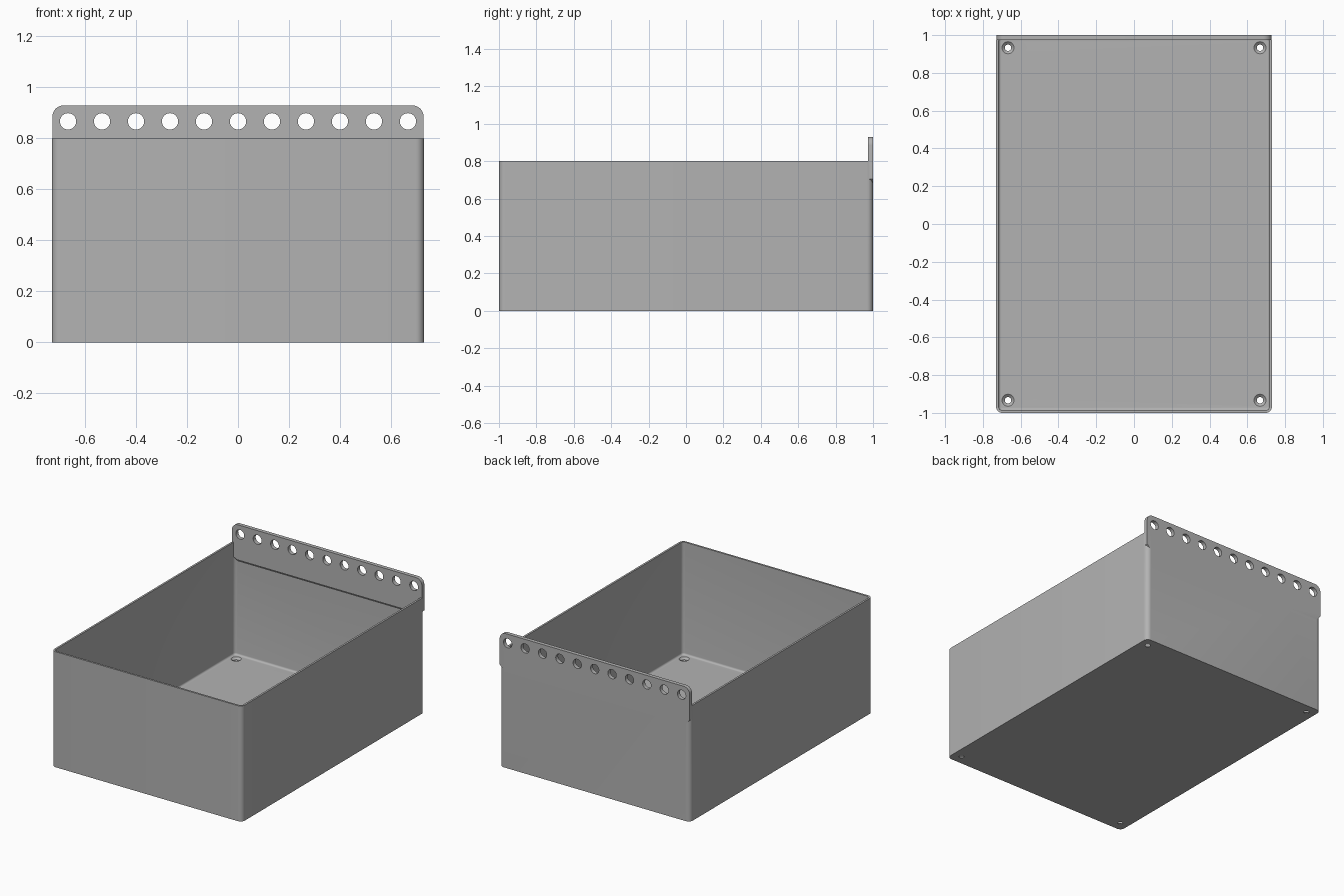
import bpy, bmesh
from math import pi, sin, cos

cube = bpy.data.objects.get("Cube")
if cube:
    bpy.data.objects.remove(cube)

HALF_X, HALF_Y, HEIGHT = 0.73, 1.0, 0.8
WALL, FLOOR, CORNER = 0.0133, 0.02, 0.033
PLATE, TOP, LOW = 0.0267, 0.93, 0.67

grey = bpy.data.materials.new("plain grey")
grey.use_nodes = True
grey.diffuse_color = (0.45, 0.45, 0.45, 1)
grey.node_tree.nodes["Principled BSDF"].inputs["Base Color"].default_value = grey.diffuse_color


def loft(name, rings):
    """Skin matching rings of points and cap both ends."""
    bm = bmesh.new()
    loops = [[bm.verts.new(p) for p in ring] for ring in rings]
    n = len(loops[0])
    for a, b in zip(loops, loops[1:]):
        for i in range(n):
            j = (i + 1) % n
            bm.faces.new((a[i], a[j], b[j], b[i]))
    bm.faces.new(loops[0][::-1])
    bm.faces.new(loops[-1])
    bmesh.ops.recalc_face_normals(bm, faces=bm.faces)
    mesh = bpy.data.meshes.new(name)
    bm.to_mesh(mesh)
    bm.free()
    mesh.materials.append(grey)
    ob = bpy.data.objects.new(name, mesh)
    bpy.context.collection.objects.link(ob)
    return ob


def arc(cx, cy, r, start, steps=8):
    return [(cx + r * cos(start + pi / 2 * k / steps),
             cy + r * sin(start + pi / 2 * k / steps)) for k in range(steps + 1)]


def rounded(inset, z):
    """Rounded rectangle of the tray, moved inward."""
    r = CORNER - inset
    x, y = HALF_X - CORNER, HALF_Y - CORNER
    pts = arc(x, y, r, 0) + arc(-x, y, r, pi / 2) + arc(-x, -y, r, pi) + arc(x, -y, r, -pi / 2)
    return [(px, py, z) for px, py in pts]


def circle(x, y, r, n=32):
    return [(x + r * cos(2 * pi * k / n), y + r * sin(2 * pi * k / n)) for k in range(n)]


def combine(target, tool, operation):
    mod = target.modifiers.new(operation.lower(), 'BOOLEAN')
    mod.operation, mod.solver, mod.object = operation, 'EXACT', tool
    bpy.context.view_layer.objects.active = target
    bpy.ops.object.modifier_apply(modifier=mod.name)
    bpy.data.objects.remove(tool)


# Open tray with a small fillet around the floor
FILLET = 0.013
rings = [rounded(0, 0), rounded(0, HEIGHT), rounded(WALL, HEIGHT)]
for k in range(6):
    a = pi / 2 * k / 5
    rings.append(rounded(WALL + FILLET * (1 - cos(a)), FLOOR + FILLET * (1 - sin(a))))
tray = loft("tray", rings)

# Hanging plate along the back rim, tapering into the corners below
R = 0.045
side = HALF_X - 0.002
outline = (arc(side - R, TOP - R, R, 0) + arc(R - side, TOP - R, R, pi / 2)
           + [(-side, LOW + 0.035), (-side + 0.035, LOW), (side - 0.035, LOW), (side, LOW + 0.035)])
# The underside slopes from the inner face out to the wall
plate = loft("hanging_plate",
             [[(x, HALF_Y, z) for x, z in outline],
              [(x, HALF_Y - WALL, z) for x, z in outline],
              [(x, HALF_Y - PLATE, max(z, LOW + 0.02)) for x, z in outline]])
combine(tray, plate, 'UNION')

# Row of holes in the plate
for i in range(-5, 6):
    ring = circle(i * 0.1333, 0.867, 0.032)
    combine(tray, loft("hole_cutter", [[(x, y, z) for x, z in ring] for y in (0.9, 1.1)]), 'DIFFERENCE')

# Countersunk screw holes in the floor
for sx in (-1, 1):
    for sy in (-1, 1):
        steps = ((0.017, -0.1), (0.017, FLOOR - 0.013), (0.032, FLOOR), (0.032, FLOOR + 0.002))
        tool = loft("screw_cutter", [[(x, y, z) for x, y in circle(sx * 0.667, sy * 0.933, r)]
                                     for r, z in steps])
        combine(tray, tool, 'DIFFERENCE')

# Smooth rounded corners with crisp edges
tray.select_set(True)
bpy.context.view_layer.objects.active = tray
bpy.ops.object.shade_smooth_by_angle(angle=pi / 6)
